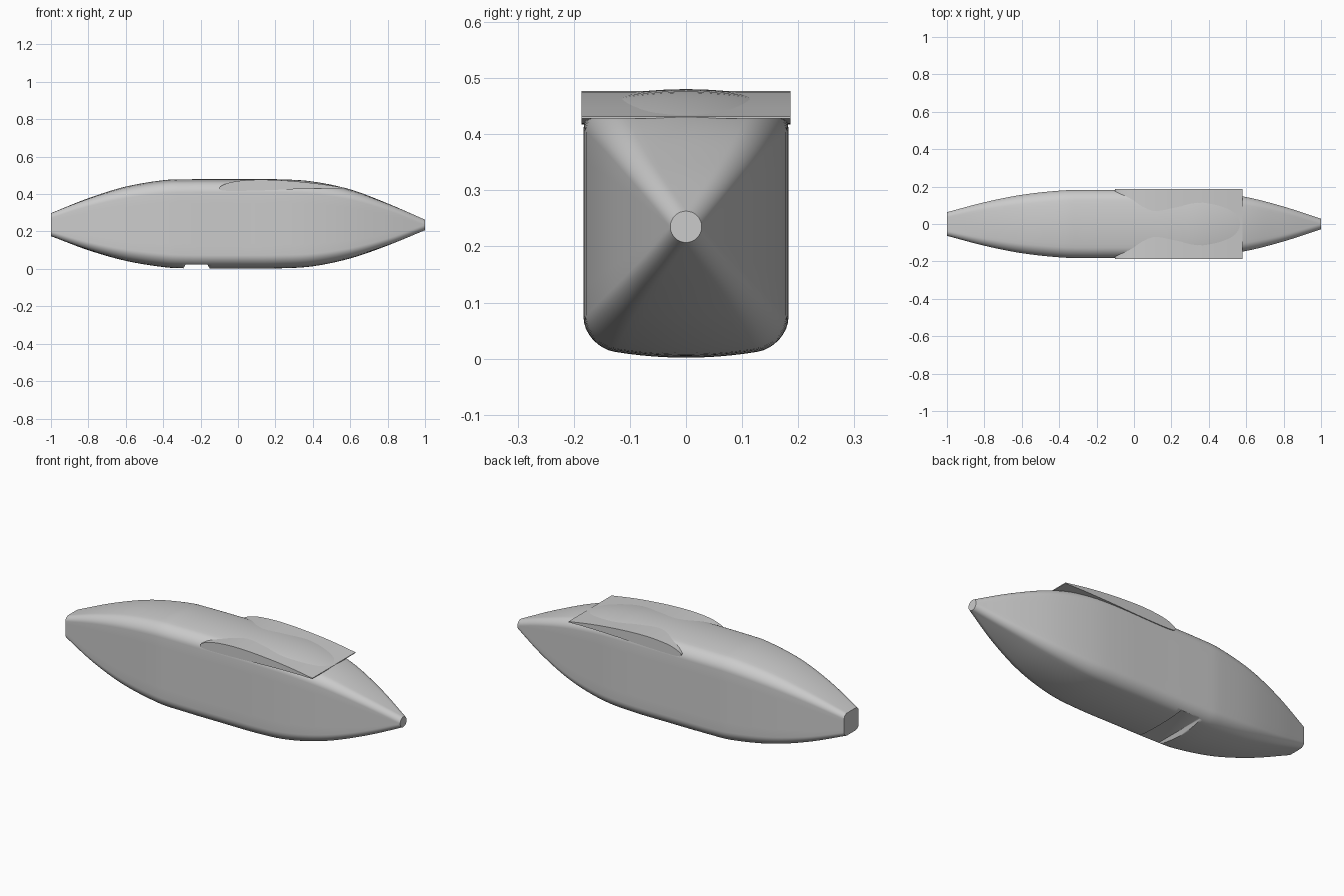
import bpy, bmesh, math

cube = bpy.data.objects.get("Cube")
if cube:
    bpy.data.objects.remove(cube, do_unlink=True)

grey = bpy.data.materials.new("light grey")
grey.use_nodes = True
colour = (0.6, 0.6, 0.6, 1)
grey.diffuse_color = colour
grey.node_tree.nodes["Principled BSDF"].inputs["Base Color"].default_value = colour


def loft(name, rings, angle):
    """Skin a list of closed rings and cap both ends."""
    bm = bmesh.new()
    rows = [[bm.verts.new(p) for p in ring] for ring in rings]
    n = len(rows[0])
    for a, b in zip(rows, rows[1:]):
        for i in range(n):
            j = (i + 1) % n
            bm.faces.new((a[i], a[j], b[j], b[i]))
    bm.faces.new(rows[0])
    bm.faces.new(rows[-1])
    bmesh.ops.recalc_face_normals(bm, faces=bm.faces)
    mesh = bpy.data.meshes.new(name)
    bm.to_mesh(mesh)
    bm.free()
    mesh.materials.append(grey)
    obj = bpy.data.objects.new(name, mesh)
    bpy.context.collection.objects.link(obj)
    bpy.ops.object.select_all(action="DESELECT")
    obj.select_set(True)
    bpy.context.view_layer.objects.active = obj
    bpy.ops.object.shade_smooth_by_angle(angle=math.radians(angle))
    return obj


def smooth_path(points, steps):
    """Catmull-Rom curve through points of any dimension."""
    pts = [[2 * a - b for a, b in zip(points[0], points[1])], *points,
           [2 * a - b for a, b in zip(points[-1], points[-2])]]
    out = []
    for p, q, r, s in zip(pts, pts[1:], pts[2:], pts[3:]):
        for k in range(steps):
            t = k / steps
            out.append([b + t / 2 * (c - a + t * (2 * a - 5 * b + 4 * c - d + t * (3 * (b - c) + d - a)))
                        for a, b, c, d in zip(p, q, r, s)])
    return out + [list(points[-1])]


def section(x, bottom, top, width, radius, crown):
    """Rounded rectangle with softly crowned top and bottom."""
    mid, half = (top + bottom) / 2, (top - bottom) / 2
    radius = min(radius, width, half)
    flat, tall = width - radius, half - radius
    quarter = [(flat * i / 6, half) for i in range(6)]
    for i in range(9):
        a = math.pi / 2 * (1 - i / 8)
        quarter.append((flat + radius * math.cos(a), tall + radius * math.sin(a)))
    quarter += [(width, tall * (1 - i / 3)) for i in range(1, 3)]
    quarter = [(y, z * (1 - crown * (y / width) ** 2)) for y, z in quarter]
    right = quarter + [(width, 0)] + [(y, -z) for y, z in reversed(quarter)]
    ring = right + [(-y, z) for y, z in reversed(right[1:-1])]
    return [(x, y, mid + z) for y, z in ring]


# Fuselage stations: x, bottom, top, half width, corner radius, crown
stations = [
    (-1.0, 0.175, 0.298, 0.063, 0.025, 0.02),
    (-0.8, 0.100, 0.378, 0.116, 0.038, 0.06),
    (-0.6, 0.043, 0.440, 0.156, 0.050, 0.08),
    (-0.4, 0.010, 0.474, 0.178, 0.055, 0.09),
    (-0.27, 0.003, 0.479, 0.182, 0.055, 0.09),
    (0.0, 0.002, 0.480, 0.182, 0.055, 0.09),
    (0.22, 0.003, 0.479, 0.182, 0.055, 0.09),
    (0.4, 0.014, 0.467, 0.173, 0.052, 0.09),
    (0.6, 0.056, 0.425, 0.144, 0.044, 0.08),
    (0.8, 0.125, 0.350, 0.093, 0.034, 0.05),
    (1.0, 0.207, 0.263, 0.028, 0.028, 0.0),
]
fuselage = loft("fuselage", [section(*s) for s in smooth_path(stations, 6)], 35)

# Groove across the belly
groove = [(-0.305, -0.02), (-0.28, 0.024), (-0.163, 0.024), (-0.14, -0.02)]
cutter = loft("groove_cutter", [[(x, y, z) for x, z in groove] for y in (-0.3, 0.3)], 30)
cutter.hide_render = True
cutter.hide_viewport = True
cut = fuselage.modifiers.new("belly groove", "BOOLEAN")
cut.operation = "DIFFERENCE"
cut.solver = "EXACT"
cut.object = cutter

# Wing stub: one airfoil carried straight across the fuselage
airfoil = [(0.58, 0.432), (0.46, 0.451), (0.35, 0.464), (0.22, 0.474), (0.1, 0.477),
           (0.0, 0.470), (-0.06, 0.457), (-0.095, 0.440), (-0.1, 0.430), (-0.09, 0.421),
           (-0.04, 0.417), (0.1, 0.419), (0.3, 0.426), (0.45, 0.429), (0.58, 0.428)]
outline = smooth_path(airfoil, 4)
loft("wing", [[(x, y, z) for x, z in outline] for y in (-0.186, 0.186)], 35)
